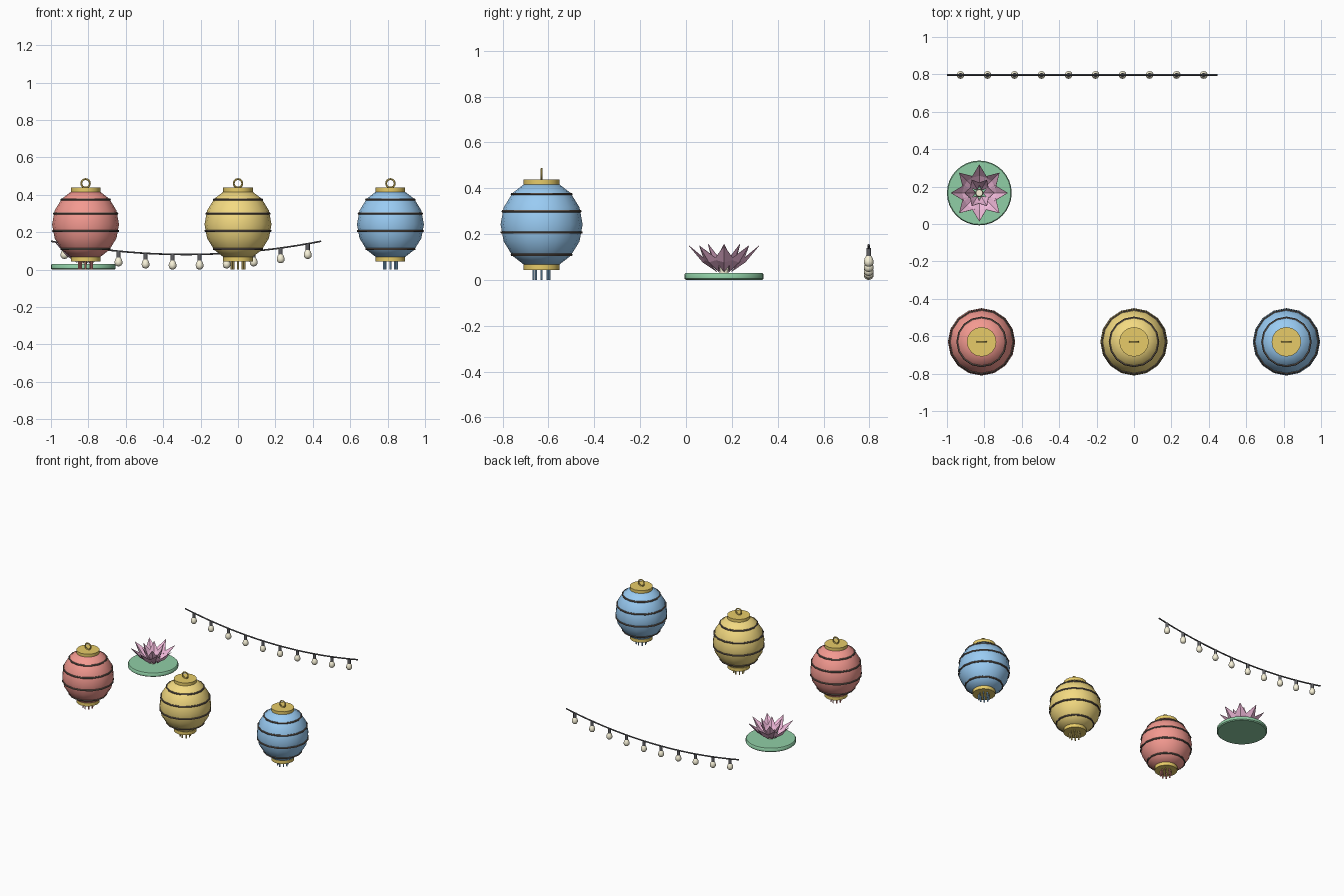
import bpy, bmesh
from math import pi, sin, cos, radians, sqrt

if "Cube" in bpy.data.objects:
    bpy.data.objects.remove(bpy.data.objects["Cube"])


def material(name, rgb):
    m = bpy.data.materials.new(name)
    m.diffuse_color = (*rgb, 1)
    m.use_nodes = True
    m.node_tree.nodes["Principled BSDF"].inputs["Base Color"].default_value = m.diffuse_color
    return m


RED = material("red paper", (0.90, 0.32, 0.28))
YELLOW = material("yellow paper", (0.90, 0.70, 0.22))
BLUE = material("blue paper", (0.32, 0.60, 0.90))
GOLD = material("gold", (0.80, 0.60, 0.14))
DARK = material("dark wood", (0.14, 0.11, 0.09))
WIRE = material("wire", (0.12, 0.12, 0.13))
GLASS = material("bulb glass", (0.95, 0.90, 0.70))
LEAF = material("leaf green", (0.28, 0.62, 0.38))
PINK = material("petal pink", (0.90, 0.50, 0.72))
CREAM = material("cream", (0.95, 0.90, 0.70))


def finish(ob, name, mat, smooth=True):
    ob.name = name
    ob.data.materials.append(mat)
    if smooth:
        bpy.context.view_layer.objects.active = ob
        bpy.ops.object.select_all(action='DESELECT')
        ob.select_set(True)
        bpy.ops.object.shade_smooth_by_angle(angle=radians(40))
    return ob


def lathe(name, profile, loc, mat, sides=16):
    """Revolve (radius, z) points about z; closed with end faces."""
    bm = bmesh.new()
    rings = [[bm.verts.new((r * cos(2 * pi * i / sides), r * sin(2 * pi * i / sides), z))
              for i in range(sides)] for r, z in profile]
    for a, b in zip(rings, rings[1:]):
        for i in range(sides):
            j = (i + 1) % sides
            bm.faces.new((a[i], a[j], b[j], b[i]))
    bm.faces.new(rings[0][::-1])
    bm.faces.new(rings[-1])
    me = bpy.data.meshes.new(name)
    bm.to_mesh(me)
    bm.free()
    ob = bpy.data.objects.new(name, me)
    ob.location = loc
    bpy.context.collection.objects.link(ob)
    return finish(ob, name, mat)


def torus(name, loc, major, minor, mat, rot=(0, 0, 0), sides=16):
    bpy.ops.mesh.primitive_torus_add(location=loc, rotation=rot, major_radius=major,
                                     minor_radius=minor, major_segments=sides, minor_segments=6)
    return finish(bpy.context.object, name, mat)


# Paper lanterns
MID, R, H = 0.242, 0.179, 0.194


def body_radius(z):
    return R * sqrt(1 - ((z - MID) / H) ** 2)


def lantern(x, y, label, mat):
    angles = [radians(a) for a in (-64, -45, -22.5, 0, 22.5, 45, 64)]
    lathe(label + "_lantern_body", [(R * cos(a), MID + H * sin(a)) for a in angles],
          (x, y, 0), mat)
    for z in (0.11, 0.207, 0.299, 0.374):
        torus(label + "_lantern_rib", (x, y, z), body_radius(z) - 0.002, 0.006, DARK)
    for part, z in (("bottom_cap", 0.043), ("top_cap", 0.408)):
        lathe(label + "_lantern_" + part, [(0.079, z), (0.079, z + 0.03)], (x, y, 0), GOLD)
    torus(label + "_lantern_hanging_ring", (x, y, 0.461), 0.023, 0.005, GOLD, (pi / 2, 0, 0))
    for i in range(8):
        a = i * pi / 4
        lathe(label + "_lantern_tassel", [(0.005, 0), (0.005, 0.05)],
              (x + 0.035 * cos(a), y + 0.035 * sin(a), 0), mat, 6)


for x, label, mat in ((-0.815, "red", RED), (0, "yellow", YELLOW), (0.815, "blue", BLUE)):
    lantern(x, -0.63, label, mat)

# Floating lily: pad, two rings of petals, centre
LX, LY = -0.827, 0.166
lathe("lily_pad", [(0.166, 0), (0.173, 0.006), (0.173, 0.024), (0.168, 0.03)], (LX, LY, 0), LEAF, 32)


def petals(name, count, start, base, mid, tip, width, cup):
    bm = bmesh.new()
    for i in range(count):
        a = start + 2 * pi * i / count

        def vert(r, side, z):
            return bm.verts.new((r * cos(a) - side * sin(a), r * sin(a) + side * cos(a), z))
        b, c, t = vert(base[0], 0, base[1]), vert(mid[0], 0, mid[1]), vert(tip[0], 0, tip[1])
        for s in (1, -1):
            e = vert(mid[0] - cup, s * width / 2, mid[1] + cup)
            for f in ((b, e, c), (c, e, t)):
                bm.faces.new(f if s < 0 else f[::-1])
    me = bpy.data.meshes.new(name)
    bm.to_mesh(me)
    bm.free()
    ob = bpy.data.objects.new(name, me)
    ob.location = (LX, LY, 0)
    bpy.context.collection.objects.link(ob)
    mod = ob.modifiers.new("thickness", 'SOLIDIFY')
    mod.thickness = 0.002
    finish(ob, name, PINK, False)


petals("outer_petals", 8, 0, (0.03, 0.036), (0.092, 0.078), (0.152, 0.15), 0.085, 0.012)
petals("inner_petals", 6, 0, (0.02, 0.036), (0.052, 0.09), (0.08, 0.158), 0.062, 0.008)
lathe("lily_centre", [(0.02, 0.028), (0.022, 0.06), (0.018, 0.085)], (LX, LY, 0), CREAM, 12)

# String of lights: sagging wire with sockets and bulbs
X0, SPAN, SY = -1.0, 1.445, 0.797


def wire_z(x):
    u = 2 * (x - X0) / SPAN - 1
    return 0.081 + 0.071 * u * u


cu = bpy.data.curves.new("light_wire", 'CURVE')
cu.dimensions = '3D'
cu.bevel_depth = 0.005
cu.bevel_resolution = 1
cu.use_fill_caps = True
sp = cu.splines.new('POLY')
N = 24
sp.points.add(N)
for i, p in enumerate(sp.points):
    x = X0 + SPAN * i / N
    p.co = (x, SY, wire_z(x), 1)
cu.materials.append(WIRE)
bpy.context.collection.objects.link(bpy.data.objects.new("light_wire", cu))

for i in range(10):
    x = X0 + SPAN * (i + 0.5) / 10
    z = wire_z(x)
    lathe("bulb_socket", [(0.011, z - 0.034), (0.011, z)], (x, SY, 0), WIRE, 10)
    lathe("bulb", [(0.004, z - 0.081), (0.014, z - 0.077), (0.02, z - 0.068), (0.021, z - 0.056),
                   (0.017, z - 0.043), (0.01, z - 0.032)], (x, SY, 0), GLASS, 12)
